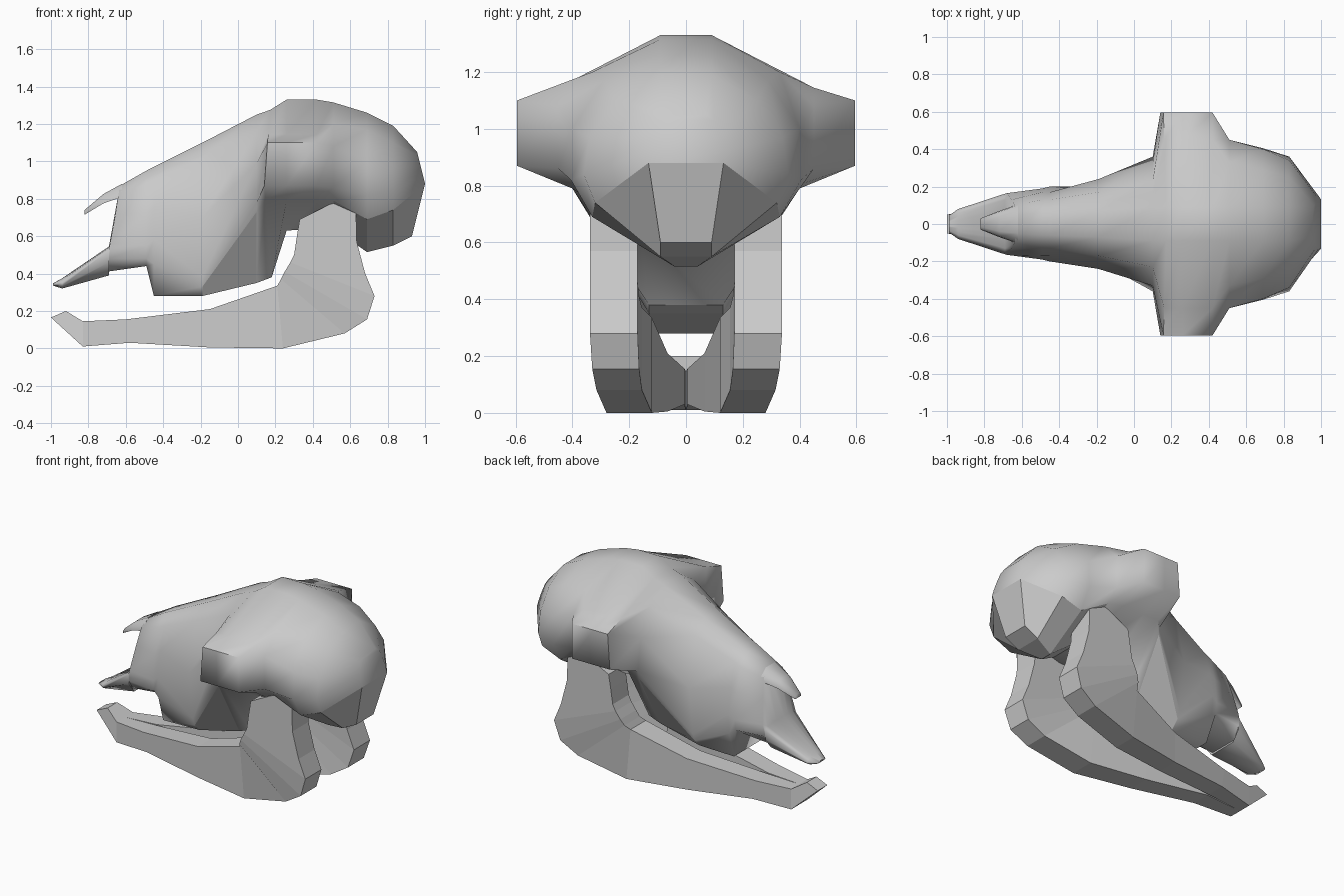
import bpy
import bmesh
from math import radians

default_cube = bpy.data.objects.get("Cube")
if default_cube:
    bpy.data.objects.remove(default_cube, do_unlink=True)

# One plain bone material
bone = bpy.data.materials.new("bone grey")
bone.use_nodes = True
bone_colour = (0.6, 0.6, 0.6, 1)
bone.diffuse_color = bone_colour
bone.node_tree.nodes["Principled BSDF"].inputs["Base Color"].default_value = bone_colour


def make_object(name, bm):
    """Turn a bmesh into a bone coloured object."""
    bmesh.ops.recalc_face_normals(bm, faces=bm.faces)
    mesh = bpy.data.meshes.new(name)
    bm.to_mesh(mesh)
    bm.free()
    mesh.materials.append(bone)
    obj = bpy.data.objects.new(name, mesh)
    bpy.context.collection.objects.link(obj)
    return obj


def loft(bm, rings):
    """Bridge closed rings of points with quads and cap both ends."""
    rows = [[bm.verts.new(point) for point in ring] for ring in rings]
    count = len(rows[0])
    for first, second in zip(rows, rows[1:]):
        for i in range(count):
            j = (i + 1) % count
            bm.faces.new((first[i], first[j], second[j], second[i]))
    for row in (rows[0], rows[-1]):
        for i in range(count // 2 - 1):
            bm.faces.new((row[i], row[i + 1], row[-2 - i], row[-1 - i]))


def mirrored_ring(x, lean, half):
    """Full ring from a half section running crown to base."""
    side = [(x - lean * abs(z - 0.88), y, z) for y, z in half]
    return side + [(px, -py, pz) for px, py, pz in reversed(side)]


def bone_shell(name, stations):
    """Smooth lofted bone whose sharpest edges stay crisp."""
    bm = bmesh.new()
    loft(bm, [mirrored_ring(*station) for station in stations])
    obj = make_object(name, bm)
    bpy.ops.object.select_all(action="DESELECT")
    obj.select_set(True)
    bpy.context.view_layer.objects.active = obj
    bpy.ops.object.shade_smooth_by_angle(angle=radians(72))
    return obj


# Upper front jaw, reaching forward below the nose opening
front_jaw = [
    (-.99, 0, [(.01, .347), (.02, .347), (.035, .345), (.045, .342), (.04, .338), (.02, .336)]),
    (-.94, 0, [(.02, .375), (.04, .372), (.06, .365), (.08, .35), (.07, .335), (.04, .32)]),
    (-.69, 0, [(.04, .545), (.08, .545), (.13, .54), (.162, .525), (.155, .46), (.1, .39)]),
]

# Snout sections: position, lean, then half section from crown to base
snout = [
    (-.63, .15, [(.05, .87), (.1, .83), (.13, .72), (.165, .56), (.155, .48), (.1, .41)]),
    (-.49, 0, [(.06, .95), (.13, .88), (.17, .72), (.19, .55), (.18, .48), (.12, .44)]),
    (-.45, 0, [(.06, .97), (.13, .9), (.17, .75), (.2, .58), (.19, .45), (.14, .28)]),
    (-.19, 0, [(.07, 1.1), (.17, 1.02), (.24, .7), (.2, .38), (.18, .33), (.13, .28)]),
    (.1, 0, [(.09, 1.25), (.23, 1.16), (.33, .99), (.36, .78), (.35, .73), (.13, .35)]),
]

# Braincase sections, with the brow ridges flaring out to the sides
brow = [(.45, 1.145), (.595, 1.1), (.595, .87), (.4, .79)]
braincase = [
    (.14, -.08, [(.09, 1.275)] + brow + [(.13, .38)]),
    (.26, 0, [(.09, 1.33)] + brow + [(.16, .63)]),
    (.42, 0, [(.09, 1.33)] + brow + [(.18, .64)]),
    (.51, 0, [(.09, 1.315), (.33, 1.2), (.45, 1.08), (.45, .86), (.36, .79), (.14, .64)]),
    (.69, 0, [(.09, 1.26), (.29, 1.17), (.4, 1.0), (.405, .82), (.33, .69), (.04, .515)]),
    (.83, 0, [(.09, 1.19), (.25, 1.1), (.34, .97), (.36, .84), (.32, .74), (.09, .55)]),
    (1, .25, [(.07, 1.05), (.1, 1.03), (.12, .97), (.13, .92), (.132, .88), (.09, .6)]),
]
cranium = bone_shell("cranium", front_jaw + snout + braincase)

# The back of the skull and the walls behind the palate stay faceted
for face in cranium.data.polygons:
    c = face.center
    if (c.x > 0.58 and c.z < 0.755) or (c.z < 0.5 and -0.15 < c.x < 0.3):
        face.use_smooth = False

# Nasal bone overhanging the nose opening
bone_shell("nasal_bone", [
    (-.82, 0, [(.015, .74), (.03, .73), (.03, .715), (.01, .715)]),
    (-.72, 0, [(.04, .825), (.065, .8), (.07, .775), (.04, .775)]),
    (-.62, 0, [(.05, .88), (.1, .84), (.105, .81), (.06, .81)]),
])

# Lower jaw sections: upper edge (x, z), lower edge (x, z), inner and outer y
jaw_sections = [
    ((-.92, .2), (-1, .165), 0, .05),
    ((-.83, .145), (-.83, .01), 0, .085),
    ((-.6, .155), (-.58, .03), .005, .13),
    ((-.15, .21), (-.15, .005), .065, .205),
    ((.21, .335), (.24, 0), .12, .28),
    ((.23, .37), (.57, .08), .155, .315),
    ((.25, .41), (.69, .155), .165, .33),
    ((.28, .46), (.73, .28), .17, .338),
    ((.3, .5), (.68, .4), .17, .338),
    ((.315, .6), (.635, .57), .17, .338),
    ((.33, .69), (.63, .76), .17, .338),
    ((.5, .775), (.54, .78), .17, .338),
]
for name, sign in (("left_lower_jaw", -1), ("right_lower_jaw", 1)):
    bm = bmesh.new()
    loft(bm, [[(ux, sign * inner, uz), (ux, sign * outer, uz),
               (lx, sign * outer, lz), (lx, sign * inner, lz)]
              for (ux, uz), (lx, lz), inner, outer in jaw_sections])
    make_object(name, bm)
